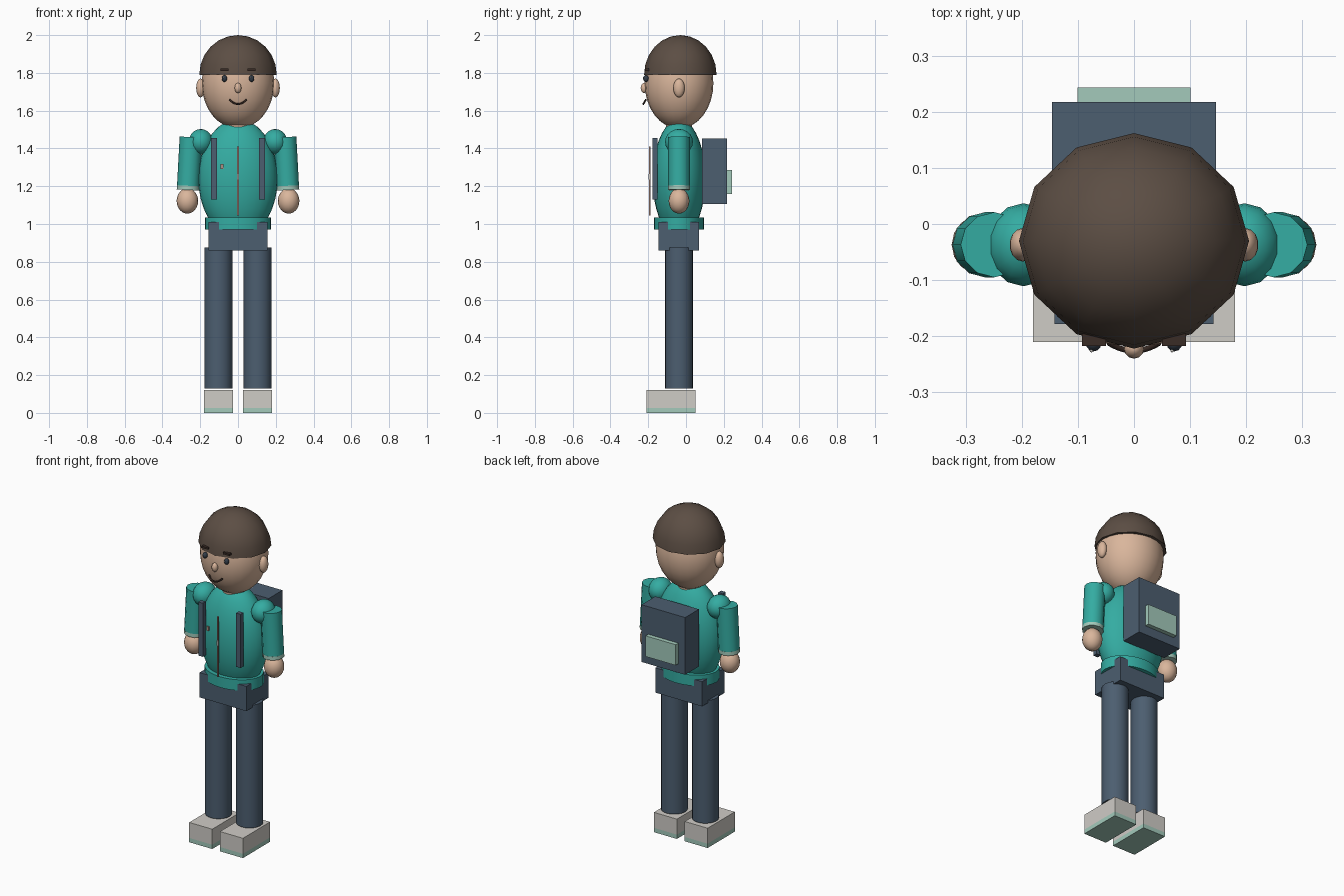
import bpy, math
from mathutils import Vector

if "Cube" in bpy.data.objects:
    bpy.data.objects.remove(bpy.data.objects["Cube"])


def material(name, r, g, b):
    """Flat colour given as 0-255 display values, stored as linear."""
    def lin(c):
        c /= 255
        return c / 12.92 if c <= 0.04045 else ((c + 0.055) / 1.055) ** 2.4
    m = bpy.data.materials.new(name)
    m.diffuse_color = (lin(r), lin(g), lin(b), 1)
    m.use_nodes = True
    m.node_tree.nodes["Principled BSDF"].inputs["Base Color"].default_value = m.diffuse_color
    return m


TEAL = material("teal jacket", 52, 172, 162)
NAVY = material("slate blue cloth", 76, 94, 112)
SKIN = material("skin", 218, 182, 156)
HAIR = material("brown hair", 92, 78, 68)
SHOE = material("light grey shoe", 207, 204, 198)
MINT = material("pale mint", 163, 202, 187)
DARK = material("dark eye", 52, 62, 74)
BROWN = material("dark brown", 58, 44, 38)
ZIP = material("dusty rose zip", 176, 142, 130)

CY = -0.037  # body centre line in y


def finish(name, mat, smooth=True):
    ob = bpy.context.object
    ob.name = name
    ob.data.materials.append(mat)
    bpy.ops.object.transform_apply(location=False, rotation=False, scale=True)
    if smooth:
        bpy.ops.object.shade_smooth_by_angle(angle=math.radians(40))
    return ob


def ball(name, mat, loc, size, seg=20, rings=14):
    bpy.ops.mesh.primitive_uv_sphere_add(segments=seg, ring_count=rings, radius=1, location=loc)
    bpy.context.object.scale = size
    return finish(name, mat)


def box(name, mat, x, y, z):
    """Box from (min, max) pairs on each axis."""
    bpy.ops.mesh.primitive_cube_add(size=1, location=[sum(p) / 2 for p in (x, y, z)])
    bpy.context.object.scale = [p[1] - p[0] for p in (x, y, z)]
    return finish(name, mat, False)


def tube(name, mat, a, b, rx, ry=None, seg=20):
    """Cylinder running from point a to point b."""
    a, b = Vector(a), Vector(b)
    bpy.ops.mesh.primitive_cylinder_add(vertices=seg, radius=1, depth=(b - a).length, location=(a + b) / 2)
    ob = bpy.context.object
    ob.rotation_euler = (b - a).to_track_quat('Z', 'Y').to_euler() if abs((b - a).x) > 1e-4 else (0, 0, 0)
    ob.scale = (rx, ry or rx, 1)
    return finish(name, mat)


# head, neck and hair cap
ball("head", SKIN, (0, CY, 1.745), (0.192, 0.182, 0.24), 24, 16)
tube("neck", SKIN, (0, CY, 1.47), (0, CY, 1.58), 0.07)
hair = ball("hair", HAIR, (0, -0.03, 1.79), (0.205, 0.192, 0.21), 12, 12)
for v in hair.data.vertices:
    v.co.z = max(v.co.z, 0)  # flat underside at the brow line
bpy.context.view_layer.objects.active = hair
bpy.ops.object.mode_set(mode='EDIT')
bpy.ops.mesh.select_all(action='SELECT')
bpy.ops.mesh.dissolve_degenerate()
bpy.ops.object.mode_set(mode='OBJECT')
bpy.ops.object.shade_smooth_by_angle(angle=math.radians(60))

# nose and smile
ball("nose", SKIN, (0, -0.222, 1.72), (0.018, 0.018, 0.027), 12, 8)
curve = bpy.data.curves.new("mouth", 'CURVE')
curve.dimensions = '3D'
curve.bevel_depth = 0.005
curve.bevel_resolution = 1
spline = curve.splines.new('POLY')
spline.points.add(10)
for i, p in enumerate(spline.points):
    t = i / 5 - 1
    p.co = (0.045 * t, -0.226 + 0.014 * t * t, 1.635 + 0.024 * t * t, 1)
mouth = bpy.data.objects.new("mouth", curve)
curve.materials.append(BROWN)
bpy.context.collection.objects.link(mouth)

# jacket body with hem, zip and chest patch
ball("torso", TEAL, (0, CY, 1.24), (0.21, 0.14, 0.315), 28, 18)
tube("jacket_hem", TEAL, (0, CY, 0.97), (0, CY, 1.035), 0.176, 0.132, 28)
box("zip", ZIP, (-0.004, 0.004), (-0.196, -0.188), (1.045, 1.41))
box("zip_pull", SHOE, (-0.005, 0.005), (-0.199, -0.190), (1.235, 1.265))
box("chest_patch", ZIP, (-0.092, -0.078), (-0.172, -0.164), (1.292, 1.318))

# hips
box("hips", NAVY, (-0.157, 0.157), (-0.145, 0.07), (0.86, 1.01))

# backpack
box("backpack", NAVY, (-0.146, 0.146), (0.085, 0.217), (1.105, 1.452))
box("backpack_pocket", MINT, (-0.101, 0.101), (0.21, 0.243), (1.16, 1.285))

for s, side in ((-1, "left"), (1, "right")):
    def span(a, b):
        return tuple(sorted((s * a, s * b)))

    # facial features and ears
    ball("eye_" + side, DARK, (s * 0.072, -0.212, 1.77), (0.014, 0.015, 0.018), 12, 8)
    ball("eye_glint_" + side, SHOE, (s * 0.072 - 0.004, -0.226, 1.776), (0.003, 0.003, 0.003), 8, 6)
    box("eyebrow_" + side, BROWN, span(0.05, 0.093), (-0.217, -0.195), (1.811, 1.822))
    ball("ear_" + side, SKIN, (s * 0.198, CY, 1.72), (0.024, 0.03, 0.05), 14, 10)

    # arm: shoulder, sleeve, cuff, hand
    ball("shoulder_" + side, TEAL, (s * 0.197, CY, 1.435), (0.065, 0.074, 0.068), 14, 10)
    top, low = Vector((s * 0.249, CY, 1.46)), Vector((s * 0.264, CY, 1.18))
    tube("sleeve_" + side, TEAL, low.lerp(top, 0.08), top, 0.058, 0.06, 12)
    tube("cuff_" + side, MINT, low, low.lerp(top, 0.08), 0.0585, 0.0605, 12)
    ball("hand_" + side, SKIN, (s * 0.268, CY, 1.122), (0.057, 0.055, 0.067), 16, 12)

    # backpack strap
    box("strap_" + side, NAVY, span(0.111, 0.142), (-0.178, -0.150), (1.13, 1.455))

    # leg and shoe
    tube("leg_" + side, NAVY, (s * 0.104, CY, 0.13), (s * 0.104, CY, 0.875), 0.074)
    box("shoe_" + side, SHOE, span(0.026, 0.18), (-0.21, 0.05), (0.026, 0.12))
    box("sole_" + side, MINT, span(0.026, 0.18), (-0.21, 0.05), (0, 0.026))
